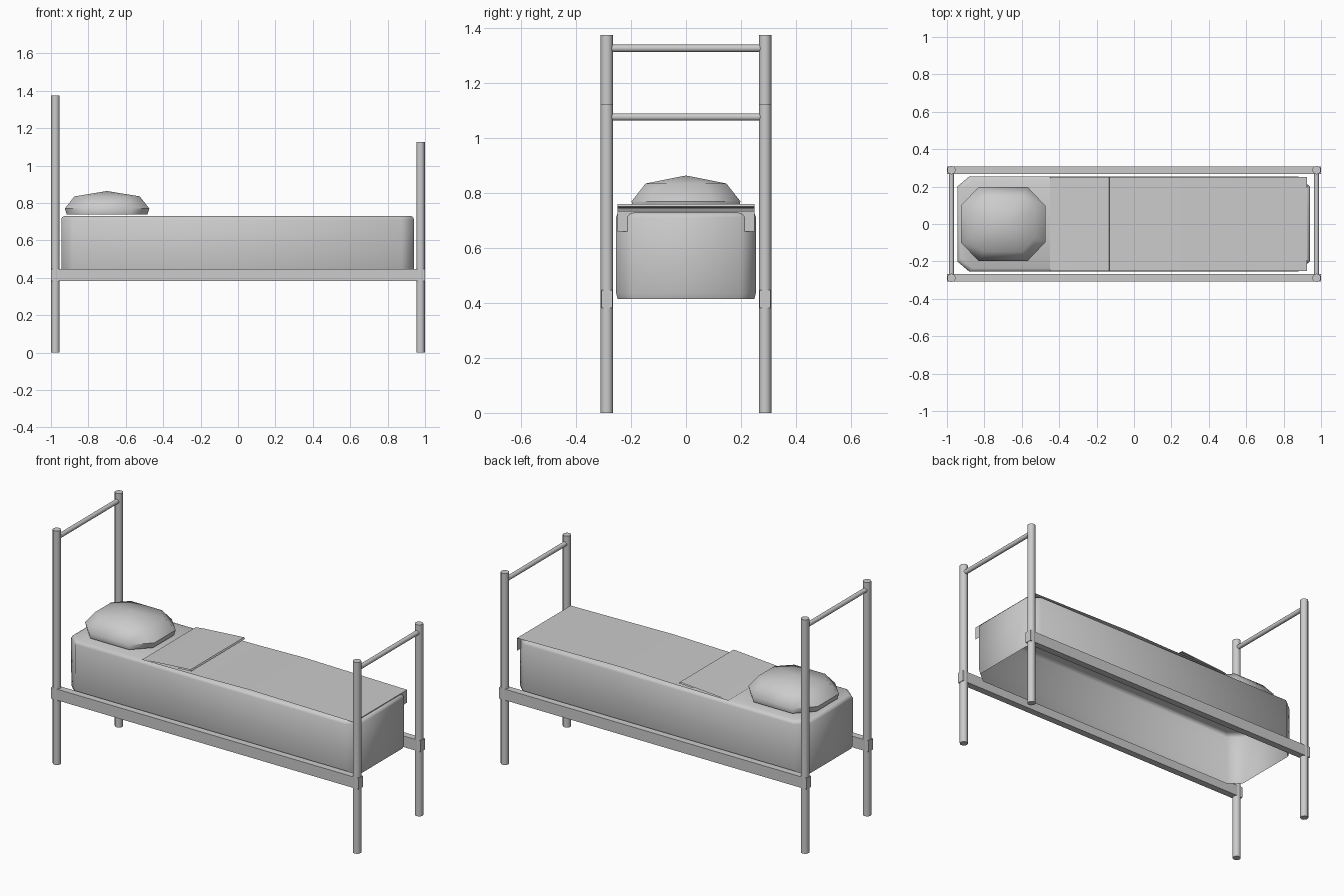
import bpy, bmesh, math
from mathutils import Vector

if "Cube" in bpy.data.objects:
    bpy.data.objects.remove(bpy.data.objects["Cube"])


def make(name, bm, angle=None):
    bmesh.ops.recalc_face_normals(bm, faces=bm.faces)
    me = bpy.data.meshes.new(name)
    bm.to_mesh(me)
    bm.free()
    ob = bpy.data.objects.new(name, me)
    bpy.context.collection.objects.link(ob)
    if angle:
        bpy.ops.object.select_all(action='DESELECT')
        ob.select_set(True)
        bpy.context.view_layer.objects.active = ob
        bpy.ops.object.shade_smooth_by_angle(angle=math.radians(angle))
    return ob


def rod(name, a, b, r, sides=12):
    a, b = Vector(a), Vector(b)
    bm = bmesh.new()
    bmesh.ops.create_cone(bm, cap_ends=True, segments=sides, radius1=r, radius2=r, depth=(b - a).length)
    rot = (b - a).to_track_quat('Z', 'Y')
    for v in bm.verts:
        v.co = rot @ v.co + (a + b) / 2
    return make(name, bm, 40)


def box(name, lo, hi):
    bm = bmesh.new()
    bmesh.ops.create_cube(bm, size=1)
    for v in bm.verts:
        v.co = Vector([(l + h) / 2 + c * (h - l) for l, h, c in zip(lo, hi, v.co)])
    return make(name, bm)


def octagon(cx, hx, hy, kx, ky, z):
    # rectangle with chamfered corners
    pts = [(hx, hy - ky), (hx - kx, hy), (kx - hx, hy), (-hx, hy - ky),
           (-hx, ky - hy), (kx - hx, -hy), (hx - kx, -hy), (hx, ky - hy)]
    return [(cx + x, y, z) for x, y in pts]


def loft(bm, rings):
    vs = [[bm.verts.new(p) for p in r] for r in rings]
    n = len(vs[0])
    for a, b in zip(vs, vs[1:]):
        for i in range(n):
            j = (i + 1) % n
            bm.faces.new((a[i], a[j], b[j], b[i]))
    return vs


def sheet(name, profile, half_width):
    # x/z profile swept across y
    bm = bmesh.new()
    rows = [[bm.verts.new((x, s * half_width, z)) for s in (-1, 1)] for x, z in profile]
    for a, b in zip(rows, rows[1:]):
        bm.faces.new((a[0], a[1], b[1], b[0]))
    return make(name, bm)


# Posts, cross bars and side rails
PX, PY = 0.976, 0.288
for end, x, h in (("head", -PX, 1.375), ("foot", PX, 1.125)):
    for side, s in (("front", -1), ("back", 1)):
        rod(f"{end}_post_{side}", (x, s * PY, 0), (x, s * PY, h), 0.0225)
    rod(f"{end}_cross_bar", (x, -PY, h - 0.048), (x, PY, h - 0.048), 0.0135)
for side, s in (("front", -1), ("back", 1)):
    y = s * PY
    box(f"side_rail_{side}", (-1, y - 0.02, 0.382), (1, y + 0.02, 0.447))

# Mattress shell, open underneath
bm = bmesh.new()
rings = []
for z, d in ((0.415, 0.006), (0.435, 0.001), (0.55, 0), (0.712, 0), (0.724, 0.005), (0.731, 0.018)):
    rings.append(octagon(-0.002, 0.943 - d, 0.255 - d, 0.065, 0.055, z))
bm.faces.new(loft(bm, rings)[-1])
make("mattress", bm, 50)

# Blanket with a short drop at the foot, and the folded-back top
sheet("blanket", [(0.925, 0.66), (0.925, 0.735), (0.25, 0.745), (-0.05, 0.738), (-0.45, 0.735)], 0.25)
sheet("blanket_fold", [(-0.45, 0.735), (-0.4, 0.741), (-0.135, 0.76), (-0.13, 0.752), (-0.22, 0.747)], 0.25)

# Faceted pillow
bm = bmesh.new()
vs = loft(bm, [octagon(-0.7, 0.216, 0.192, 0.09, 0.095, 0.738),
               octagon(-0.7, 0.226, 0.198, 0.095, 0.1, 0.77),
               octagon(-0.7, 0.175, 0.147, 0.075, 0.075, 0.835)])
bm.faces.new(vs[0])
tip = bm.verts.new((-0.7, 0, 0.864))
for i in range(8):
    bm.faces.new((vs[-1][i], vs[-1][(i + 1) % 8], tip))
make("pillow", bm, 50)
